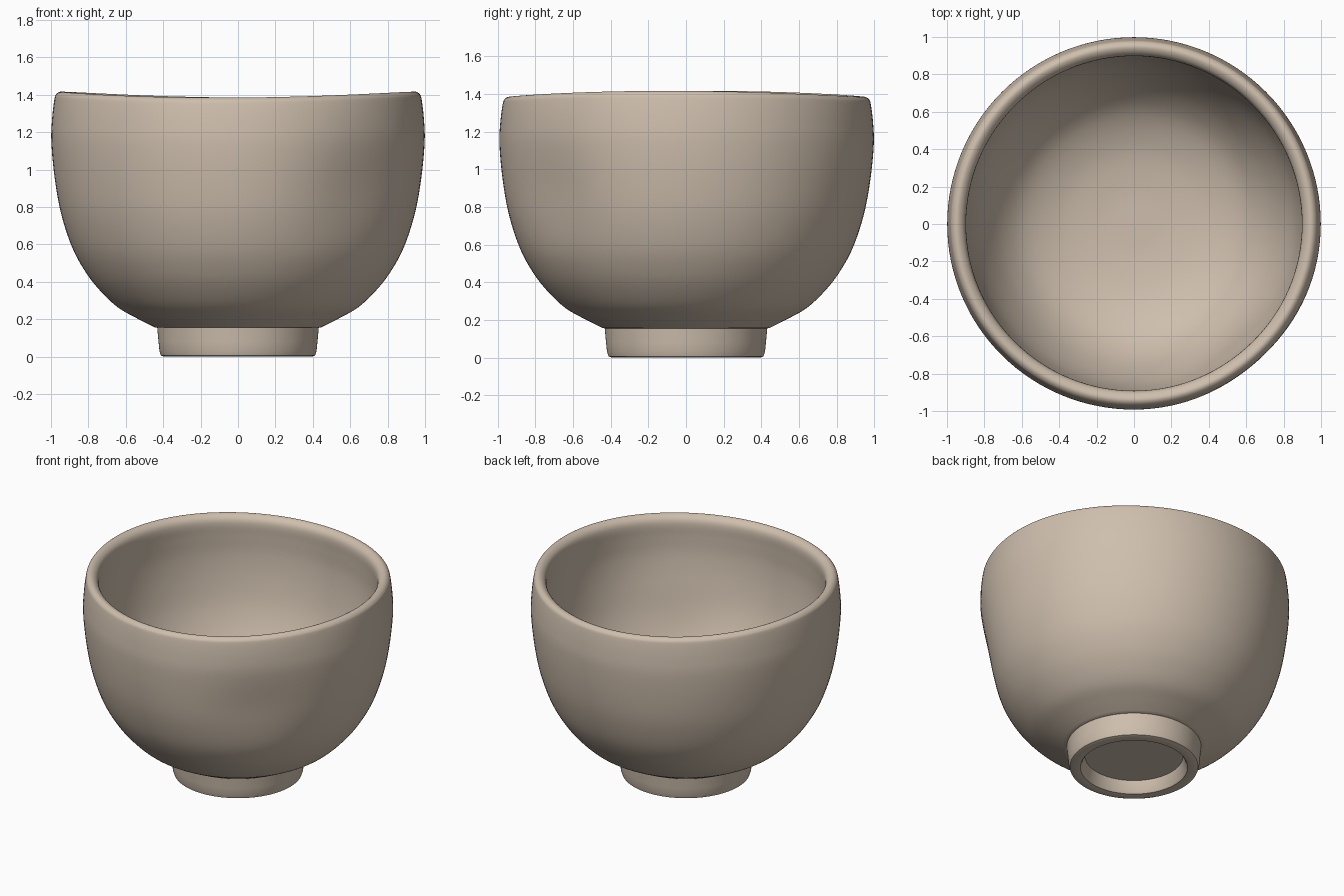
import bpy, bmesh, math

if "Cube" in bpy.data.objects:
    bpy.data.objects.remove(bpy.data.objects["Cube"])

SEGMENTS = 128


def smooth_run(pts, steps=5):
    """Catmull-Rom curve through (radius, height) points."""
    p = [pts[0]] + pts + [pts[-1]]
    out = []
    for i in range(1, len(p) - 2):
        for s in range(steps):
            t = s / steps
            out.append(tuple(
                0.5 * (2 * b + (c - a) * t + (2 * a - 5 * b + 4 * c - d) * t * t
                       + (3 * b - a - 3 * c + d) * t ** 3)
                for a, b, c, d in zip(p[i - 1], p[i], p[i + 1], p[i + 2])))
    return out + [pts[-1]]


def hand_thrown(r, z, a):
    """Wavy rim and a soft thumb dent at the front right."""
    up = max(0, min(1, (z - 0.16) / 1.24))
    da = (a - math.radians(-48) + math.pi) % (2 * math.pi) - math.pi
    dent = 0.035 * math.exp(-(da / 0.36) ** 2 - ((z - 0.85) / 0.3) ** 2)
    if z > 0.17:
        r *= 1 - dent
    r *= 1 - 0.004 * up * (1 - math.sin(a)) * math.sin(a) ** 2
    z += 0.016 * up ** 3 * math.cos(2 * a + 0.2)
    return r * math.cos(a), r * math.sin(a), z


# Foot ring: recess, rounded bottom edge, outer wall
foot = [(0.315, 0.085), (0.335, 0.015), (0.345, 0.002), (0.36, 0.0), (0.395, 0.0),
        (0.412, 0.006), (0.42, 0.03), (0.425, 0.08), (0.432, 0.155)]
# Outer wall, rounded lip and inner wall
wall = smooth_run([
    (0.445, 0.157), (0.54, 0.205), (0.64, 0.262), (0.73, 0.345), (0.81, 0.445),
    (0.885, 0.58), (0.945, 0.76), (0.98, 0.95), (0.998, 1.14), (0.994, 1.26),
    (0.982, 1.36), (0.972, 1.388), (0.95, 1.401), (0.925, 1.393), (0.905, 1.37),
    (0.898, 1.33), (0.902, 1.25), (0.905, 1.12), (0.89, 0.95), (0.855, 0.77),
    (0.79, 0.6), (0.7, 0.45), (0.58, 0.335), (0.4, 0.255), (0.2, 0.222), (0.05, 0.217)])
profile = foot + wall

# Spin the profile into one closed shell
bm = bmesh.new()
rings = [[bm.verts.new(hand_thrown(r, z, 2 * math.pi * k / SEGMENTS)) for k in range(SEGMENTS)]
         for r, z in profile]
for low, high in zip(rings, rings[1:]):
    for k in range(SEGMENTS):
        n = (k + 1) % SEGMENTS
        bm.faces.new((low[k], low[n], high[n], high[k]))
bm.faces.new(rings[0][::-1])
bm.faces.new(rings[-1])
bmesh.ops.recalc_face_normals(bm, faces=bm.faces)

mesh = bpy.data.meshes.new("tea_bowl")
bm.to_mesh(mesh)
bm.free()
bowl = bpy.data.objects.new("tea_bowl", mesh)
bpy.context.collection.objects.link(bowl)

# Warm clay colour
clay = bpy.data.materials.new("clay")
clay.diffuse_color = (0.62, 0.52, 0.42, 1)
clay.use_nodes = True
clay.node_tree.nodes["Principled BSDF"].inputs["Base Color"].default_value = clay.diffuse_color
mesh.materials.append(clay)

bpy.context.view_layer.objects.active = bowl
bowl.select_set(True)
bpy.ops.object.shade_smooth_by_angle(angle=math.radians(40))
